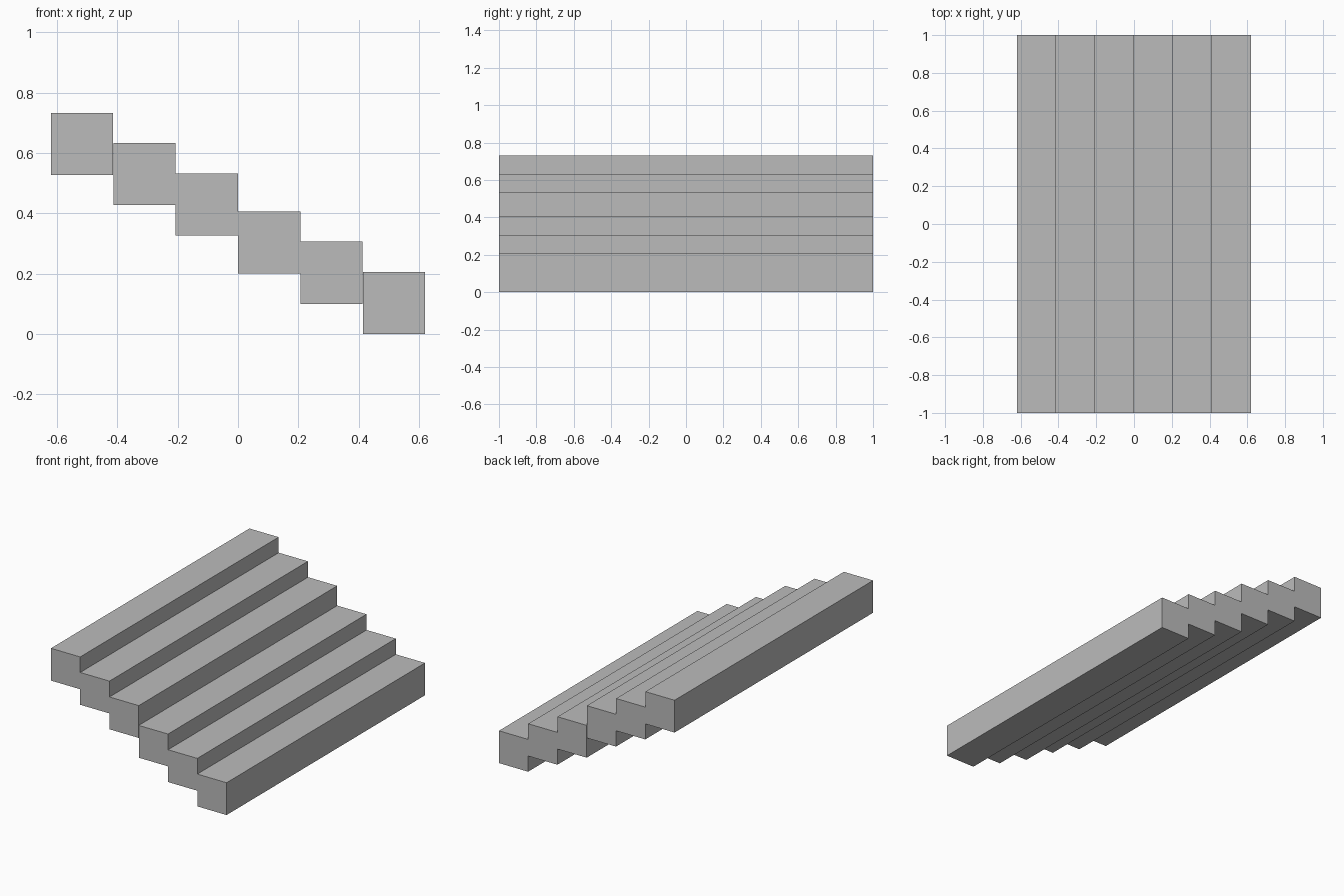
import bpy
import bmesh
from mathutils import Matrix, Vector

default = bpy.data.objects.get("Cube")
if default:
    bpy.data.objects.remove(default, do_unlink=True)

# Single stone grey for the whole flight
GREY = (0.5, 0.5, 0.5, 1.0)
stone = bpy.data.materials.new("stone_grey")
stone.use_nodes = True
stone.diffuse_color = GREY
stone.node_tree.nodes["Principled BSDF"].inputs["Base Color"].default_value = GREY

SIDE = 0.206      # square cross-section of a step
LENGTH = 2.0
PITCH = 0.2066    # spacing between step centres
BASES = [0.0, 0.1, 0.2, 0.326, 0.427, 0.526]  # underside heights, lowest step first


def add_step(name, x, base):
    """Square beam running along y."""
    mesh = bpy.data.meshes.new(name)
    bm = bmesh.new()
    place = Matrix.Translation(Vector((x, 0, base + SIDE / 2)))
    size = Matrix.Diagonal((SIDE, LENGTH, SIDE, 1))
    bmesh.ops.create_cube(bm, size=1, matrix=place @ size)
    bm.to_mesh(mesh)
    bm.free()
    mesh.materials.append(stone)
    bpy.context.collection.objects.link(bpy.data.objects.new(name, mesh))


# Flight of steps, descending towards +x
middle = (len(BASES) - 1) / 2
for i, base in enumerate(BASES):
    add_step(f"step_{i + 1}", (middle - i) * PITCH, base)
